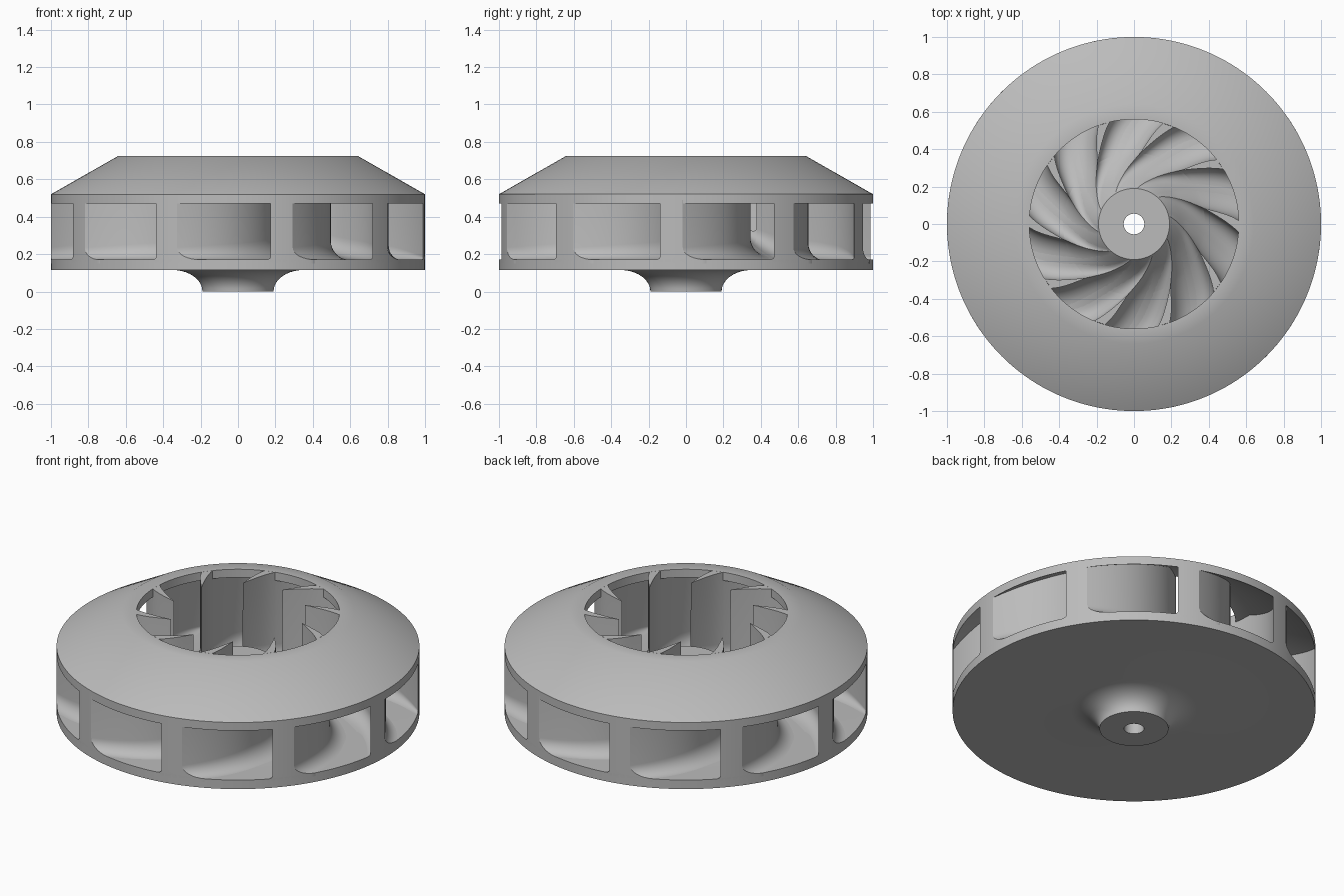
import bpy, bmesh, math
from mathutils import Matrix

cube = bpy.data.objects.get("Cube")
if cube:
    bpy.data.objects.remove(cube, do_unlink=True)

BLADES = 10
SEGMENTS = 160

grey = bpy.data.materials.new("plain grey")
grey.use_nodes = True
COLOUR = (0.5, 0.5, 0.5, 1)
grey.diffuse_color = COLOUR
grey.node_tree.nodes["Principled BSDF"].inputs["Base Color"].default_value = COLOUR


def finish(name, bm, angle=30):
    """Turn a bmesh into a shaded, coloured object."""
    bmesh.ops.remove_doubles(bm, verts=bm.verts, dist=1e-5)
    bmesh.ops.recalc_face_normals(bm, faces=bm.faces)
    mesh = bpy.data.meshes.new(name)
    bm.to_mesh(mesh)
    bm.free()
    mesh.materials.append(grey)
    obj = bpy.data.objects.new(name, mesh)
    bpy.context.collection.objects.link(obj)
    bpy.ops.object.select_all(action='DESELECT')
    obj.select_set(True)
    bpy.context.view_layer.objects.active = obj
    bpy.ops.object.shade_smooth_by_angle(angle=math.radians(angle))
    return obj


def smooth_curve(points):
    """Smooth function through a short list of (x, y) points."""
    xs, ys = zip(*points)
    last = len(xs) - 1

    def slope(i):
        a, b = max(i - 1, 0), min(i + 1, last)
        return (ys[b] - ys[a]) / (xs[b] - xs[a])

    def value(x):
        x = min(max(x, xs[0]), xs[last])
        i = max(k for k in range(last) if xs[k] <= x)
        d = xs[i + 1] - xs[i]
        t = (x - xs[i]) / d
        return (ys[i] * (1 + 2 * t) * (1 - t) ** 2 + d * slope(i) * t * (1 - t) ** 2
                + ys[i + 1] * t * t * (3 - 2 * t) + d * slope(i + 1) * t * t * (t - 1))
    return value


def lathe(name, profile):
    """Revolve a closed (radius, height) profile about z."""
    bm = bmesh.new()
    rings = []
    for s in range(SEGMENTS):
        a = math.tau * s / SEGMENTS
        rings.append([bm.verts.new((r * math.cos(a), r * math.sin(a), z)) for r, z in profile])
    n = len(profile)
    for s in range(SEGMENTS):
        p, q = rings[s], rings[(s + 1) % SEGMENTS]
        for i in range(n):
            j = (i + 1) % n
            bm.faces.new((p[i], q[i], q[j], p[j]))
    return finish(name, bm)


# Base plate with flared hub and centre bore
floor = smooth_curve([(0.19, 0.43), (0.28, 0.33), (0.4, 0.245), (0.55, 0.19), (0.75, 0.17), (1, 0.17)])
radii = [0.19 + 0.56 * i / 20 for i in range(21)]
flare = [(0.35 - 0.16 * math.sin(t), 0.115 * math.cos(t))
         for t in (math.pi / 2 * i / 10 for i in range(11))]
base = [(r, floor(r)) for r in radii] + [(1, 0.17), (1, 0.115)] + flare + [(0.055, 0), (0.055, 0.43)]
lathe("base_plate_and_hub", base)

# Conical shroud with the intake opening
lathe("shroud", [(0.56, 0.725), (0.64, 0.725), (1, 0.52), (1, 0.47), (0.64, 0.675), (0.56, 0.675)])

# Swept blades: direction and half thickness (degrees) along the radius
TIP = 0.38
sweep = smooth_curve([(0.19, 157), (0.27, 138), (0.38, 121), (0.56, 106.7), (0.8, 87), (1, 67.5)])
thick = smooth_curve([(0.19, -7), (0.38, 0), (0.56, 3.2), (0.8, 3.7), (1, 3.5)])
fillet_left = smooth_curve([(0.19, 0.03), (0.35, 0.075), (0.55, 0.1), (0.8, 0.09), (1, 0.065)])
fillet_right = smooth_curve([(0.19, 0.03), (0.35, 0.075), (0.55, 0.1), (0.8, 0.08), (1, 0.015)])
STEPS = 8


def blade_top(r):
    if r <= 0.56:
        return 0.725
    return 0.7 if r <= 0.64 else 0.695 - 0.57 * (r - 0.64)


def side_rows(r, sign, full):
    """Angle and height of one blade side, from the floor fillet to the top."""
    fillet = (fillet_left if sign > 0 else fillet_right)(r)
    turn = math.radians(sweep(r + 0.01) - sweep(r - 0.01)) / 0.02
    if r > 0.98:
        turn = -1.7
    stretch = math.sqrt(1 + (r * turn) ** 2) / r
    half = math.radians(thick(r))
    height = fillet
    if not full:
        reach = min(max(-half / stretch, 0), fillet)
        height = fillet - math.sqrt(fillet ** 2 - (fillet - reach) ** 2)
    centre = math.radians(sweep(r))
    rows = []
    for k in range(STEPS + 1):
        h = height * (1 - math.cos(math.pi / 2 * k / STEPS))
        out = fillet - math.sqrt(max(fillet ** 2 - (fillet - h) ** 2, 0))
        rows.append((centre + sign * max(half + out * stretch, 0), floor(r) + h))
    rows.insert(0, (rows[0][0], floor(r) - 0.02))
    rows.append((rows[-1][0], blade_top(r) if full else rows[-1][1]))
    return rows


bm = bmesh.new()


def add_vert(r, angle, z):
    return bm.verts.new((r * math.cos(angle), r * math.sin(angle), z))


def skin(grid):
    """Fill a grid of vertices, skipping collapsed cells."""
    for a, b in zip(grid, grid[1:]):
        for i in range(len(a) - 1):
            bm.faces.new((a[i], a[i + 1], b[i + 1], b[i]))


ridge = [0.192 + (TIP - 0.193) * i / 14 for i in range(15)]
wall = [TIP + (0.56 - TIP) * i / 10 for i in range(11)]
outer = [0.561 + 0.439 * i / 24 for i in range(25)]
stations = [(r, False) for r in ridge] + [(r, True) for r in wall + outer]
grid = []
for r, full in stations:
    left = side_rows(r, 1, full)
    right = side_rows(r, -1, full)
    grid.append([add_vert(r, a, z) for a, z in left + right[::-1]])
skin(grid)

# Rounded blade ends flush with the rim
left, right = side_rows(1, 1, True), side_rows(1, -1, True)
COLUMNS = 10
skin([[add_vert(1, la + (ra - la) * c / COLUMNS, lz + (rz - lz) * c / COLUMNS)
       for c in range(COLUMNS + 1)] for (la, lz), (ra, rz) in zip(left, right)])

bmesh.ops.remove_doubles(bm, verts=bm.verts, dist=1e-5)
bmesh.ops.dissolve_degenerate(bm, edges=bm.edges, dist=1e-5)
bmesh.ops.recalc_face_normals(bm, faces=bm.faces)

# Repeat the blade around the hub
single = bm.verts[:] + bm.edges[:] + bm.faces[:]
for i in range(1, BLADES):
    copy = bmesh.ops.duplicate(bm, geom=single)["geom"]
    bmesh.ops.rotate(bm, verts=[g for g in copy if isinstance(g, bmesh.types.BMVert)],
                     cent=(0, 0, 0), matrix=Matrix.Rotation(math.tau * i / BLADES, 3, 'Z'))
finish("blades", bm)
